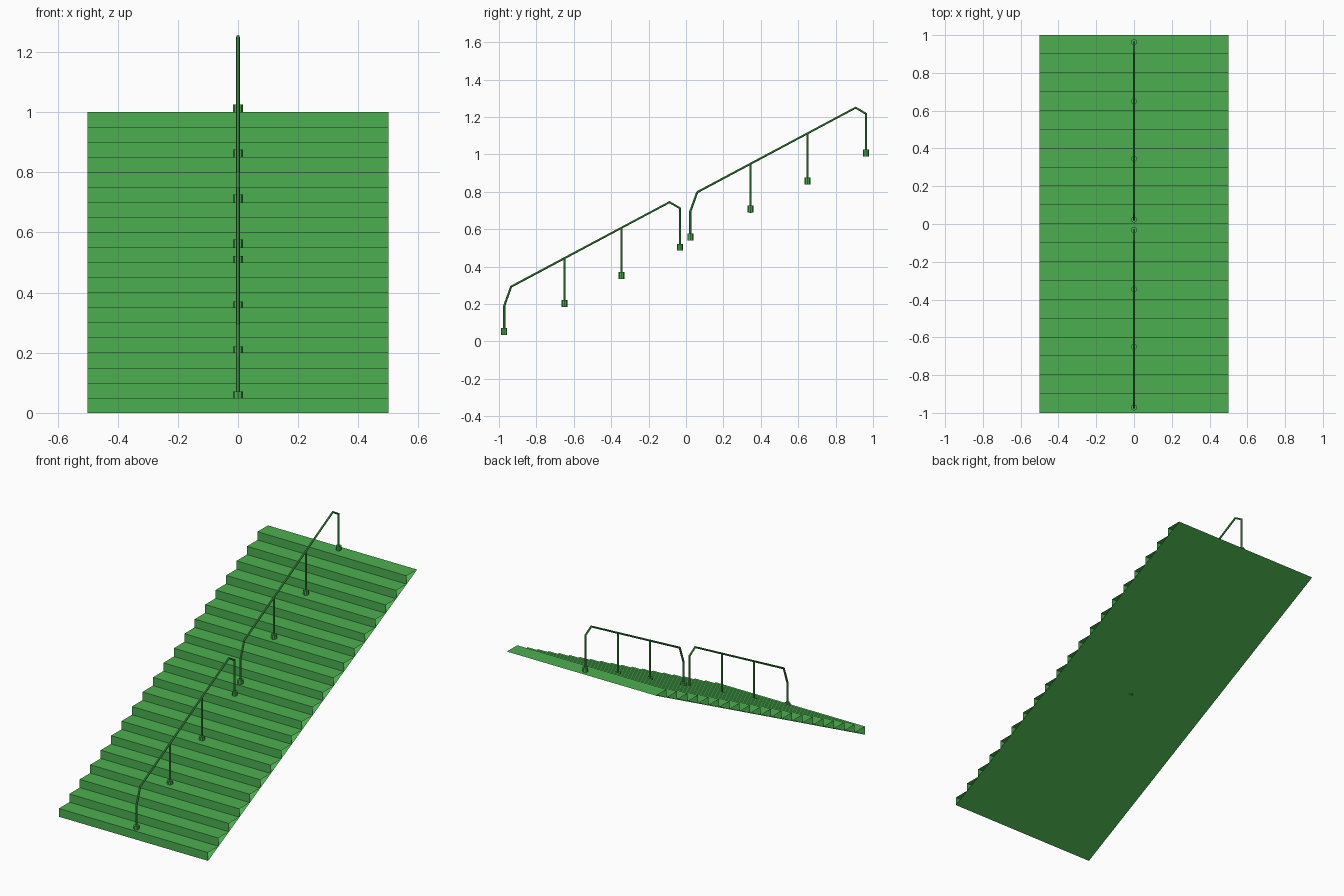
import bpy
import bmesh
from mathutils import Matrix, Vector

cube = bpy.data.objects.get("Cube")
if cube:
    bpy.data.objects.remove(cube, do_unlink=True)

STEPS, RISE, RUN, HALF_W = 20, 0.05, 0.1, 0.5
RAIL_R, FOOT_R, FOOT_H = 0.006, 0.016, 0.036

green = bpy.data.materials.new("green")
green.use_nodes = True
colour = (0.072, 0.429, 0.080, 1)
green.diffuse_color = colour
green.node_tree.nodes["Principled BSDF"].inputs["Base Color"].default_value = colour


def add_mesh(name, bm):
    mesh = bpy.data.meshes.new(name)
    bm.to_mesh(mesh)
    bm.free()
    mesh.materials.append(green)
    obj = bpy.data.objects.new(name, mesh)
    bpy.context.collection.objects.link(obj)
    return obj


def cylinder(name, radius, y, z0, z1, sides=8):
    bm = bmesh.new()
    bmesh.ops.create_cone(bm, cap_ends=True, segments=sides, radius1=radius,
                          radius2=radius, depth=z1 - z0,
                          matrix=Matrix.Translation((0, y, (z0 + z1) / 2)))
    return add_mesh(name, bm)


def pipe(name, points):
    curve = bpy.data.curves.new(name, "CURVE")
    curve.dimensions = "3D"
    curve.bevel_depth = RAIL_R
    curve.bevel_resolution = 2
    curve.use_fill_caps = True
    spline = curve.splines.new("POLY")
    spline.points.add(len(points) - 1)
    for point, (y, z) in zip(spline.points, points):
        point.co = (0, y, z, 1)
    spline.use_smooth = False
    curve.materials.append(green)
    obj = bpy.data.objects.new(name, curve)
    bpy.context.collection.objects.link(obj)
    # Turn the swept curve into a plain mesh
    bpy.ops.object.select_all(action="DESELECT")
    obj.select_set(True)
    bpy.context.view_layer.objects.active = obj
    bpy.ops.object.convert(target="MESH")


# Staircase: zigzag of risers and treads over a sloping underside, open sides
profile = [(-1.0, 0.0)]
for i in range(STEPS):
    y, z = -1 + i * RUN, (i + 1) * RISE
    profile += [(y, z), (y + RUN, z)]
bm = bmesh.new()
left = [bm.verts.new((HALF_W, y, z)) for y, z in profile]
right = [bm.verts.new((-HALF_W, y, z)) for y, z in profile]
for i in range(len(profile) - 1):
    bm.faces.new((right[i], left[i], left[i + 1], right[i + 1]))
bm.faces.new((left[0], right[0], right[-1], left[-1]))
add_mesh("staircase", bm)

# Two identical handrails, one per half flight
for name, start in (("lower", Vector((0, 0))), ("upper", Vector((0.995, 0.505)))):
    path = [(-0.972, 0.045), (-0.972, 0.19), (-0.935, 0.293),
            (-0.088, 0.745), (-0.032, 0.712), (-0.032, 0.505)]
    pipe(name + "_handrail", [Vector(p) + start for p in path])

    # Feet under each post, and the two middle posts
    for i, y in enumerate((-0.972, -0.65, -0.345, -0.032)):
        floor = 0.053 + 0.15 * i
        y0, z0 = y + start.x, floor + start.y
        cylinder(f"{name}_foot_{i + 1}", FOOT_R, y0,
                 z0 - FOOT_H / 2, z0 + FOOT_H / 2)
        if i in (1, 2):
            top = 0.293 + (y + 0.935) * 0.534 + start.y
            cylinder(f"{name}_post_{i + 1}", RAIL_R, y0, z0 - 0.02, top)
